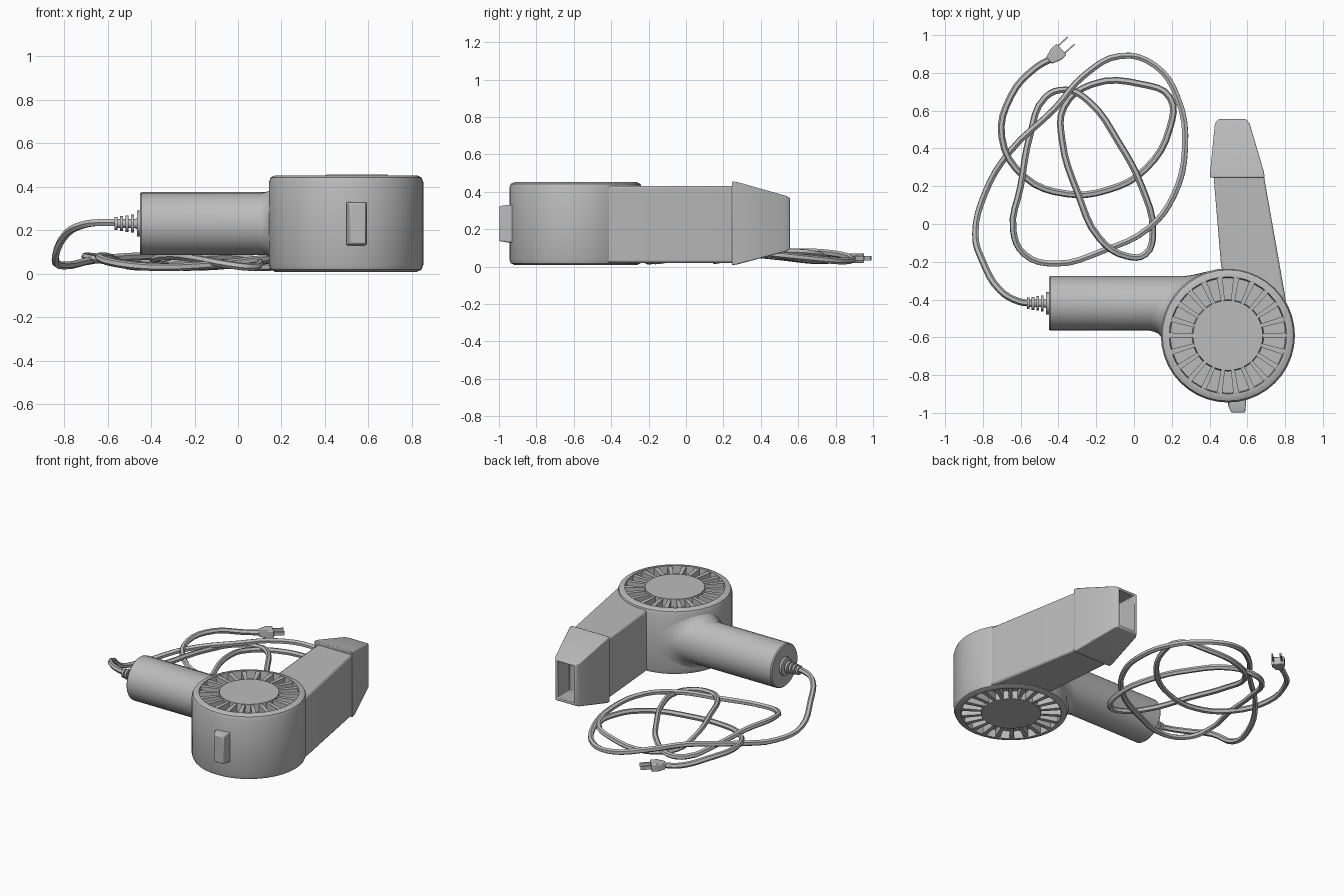
import bpy, bmesh
from math import sin, cos, pi, sqrt, radians
from mathutils import Vector, Matrix

cube = bpy.data.objects.get("Cube")
if cube:
    bpy.data.objects.remove(cube, do_unlink=True)

grey = bpy.data.materials.new("warm_grey_plastic")
grey.use_nodes = True
colour = (0.5, 0.5, 0.5, 1)
grey.diffuse_color = colour
grey.node_tree.nodes["Principled BSDF"].inputs["Base Color"].default_value = colour


def add_loft(bm, rings):
    """Skin a chain of equal rings and cap both ends."""
    loops = [[bm.verts.new(p) for p in ring] for ring in rings]
    count = len(loops[0])
    for low, high in zip(loops, loops[1:]):
        for i in range(count):
            j = (i + 1) % count
            bm.faces.new((low[i], low[j], high[j], high[i]))
    bm.faces.new(loops[0][::-1])
    bm.faces.new(loops[-1])


def finish(obj, bevel=0, segments=2):
    if bevel:
        mod = obj.modifiers.new("soft_edges", "BEVEL")
        mod.width, mod.segments, mod.limit_method = bevel, segments, "ANGLE"
    obj.data.materials.clear()
    obj.data.materials.append(grey)
    bpy.ops.object.select_all(action="DESELECT")
    obj.select_set(True)
    bpy.context.view_layer.objects.active = obj
    bpy.ops.object.shade_smooth_by_angle(angle=radians(35))


def build(name, lofts, bevel=0, matrix=None):
    """Make one object from one or more lofted solids."""
    bm = bmesh.new()
    for rings in lofts:
        add_loft(bm, rings)
    bmesh.ops.recalc_face_normals(bm, faces=bm.faces)
    if matrix:
        bm.transform(matrix)
    mesh = bpy.data.meshes.new(name)
    bm.to_mesh(mesh)
    bm.free()
    obj = bpy.data.objects.new(name, mesh)
    bpy.context.collection.objects.link(obj)
    finish(obj, bevel)
    return obj


def circle(radius, height, count):
    return [Vector((radius * cos(2 * pi * i / count), radius * sin(2 * pi * i / count), height))
            for i in range(count)]


def rect(x0, x1, z0, z1, y):
    return [Vector((x0, y, z0)), Vector((x1, y, z0)), Vector((x1, y, z1)), Vector((x0, y, z1))]


def turned(name, profile, matrix, count):
    return build(name, [[circle(r, h, count) for r, h in profile]], matrix=matrix)


# Fan housing with a ring-shaped channel on both faces
hub = Vector((0.497, -0.59, 0.23))
drum_radius = 0.355
half = [(0.185, 0.222), (0.19, 0.17), (0.305, 0.17), (0.31, 0.222),
        (0.325, 0.222), (0.347, 0.212), (drum_radius, 0.19)]
outline = [(r, -h) for r, h in half] + half[::-1]
turned("fan_housing", outline, Matrix.Translation(hub), 40)

# Radial ribs that divide the channels into vents
ribs = []
rib_count = 22
for side in (-1, 1):
    for k in range(rib_count):
        turn = Matrix.Rotation(2 * pi * k / rib_count, 3, "Z")
        ribs.append([[turn @ Vector((r, s * w, side * h))
                      for r, w in ((0.18, 0.01), (0.31, 0.015)) for s in
                      ((-1, 1) if r < 0.2 else (1, -1))]
                     for h in (0.165, 0.217)])
build("vent_ribs", ribs, matrix=Matrix.Translation(hub))

# Air barrel, starting on the curve of the housing
arc = [(hub.x + 0.34 * cos(radians(a)), hub.y + 0.34 * sin(radians(a)))
       for a in range(95, 15, -10)]
plan = [(0.42, 0.27), (0.46, -0.21)] + arc + [(0.80, -0.38), (0.685, 0.27)]
build("air_barrel", [[[Vector((x, y, z)) for x, y in plan] for z in (0.02, 0.432)]], bevel=0.012)

# Tapered nozzle with a hollow mouth
build("nozzle", [[
    rect(0.425, 0.68, 0.03, 0.43, 0.25),
    rect(0.403, 0.692, 0.008, 0.456, 0.245),
    rect(0.403, 0.688, 0.012, 0.452, 0.275),
    rect(0.428, 0.613, 0.08, 0.38, 0.53),
    rect(0.445, 0.595, 0.09, 0.37, 0.555),
    rect(0.46, 0.58, 0.105, 0.355, 0.555),
    rect(0.45, 0.60, 0.09, 0.37, 0.40)]], bevel=0.006)

# Handle, flaring into the housing
grip_y, grip_z, grip_radius, sides = -0.42, 0.23, 0.145, 24


def grip_ring(scale, offset=None, x=0):
    ring = []
    for p in circle(grip_radius * scale, 0, sides):
        y = grip_y + p.x
        if offset is not None:
            x = hub.x - sqrt(max(drum_radius ** 2 - (y - hub.y) ** 2, 0)) + offset
        ring.append(Vector((x, y, grip_z + p.y)))
    return ring


build("handle", [[grip_ring(0.96, x=-0.45), grip_ring(1, x=-0.443), grip_ring(1, -0.06),
                  grip_ring(1.04, -0.035), grip_ring(1.11, -0.012), grip_ring(1.25, 0.003),
                  grip_ring(1.1, 0.05)]])

# Ribbed strain relief at the end of the handle
relief = [(0.06, -0.01), (0.06, 0.015), (0.025, 0.015)]
for k in range(4):
    start, radius = 0.028 + 0.025 * k, 0.042 - 0.004 * k
    relief += [(0.02, start), (radius, start), (radius, start + 0.014), (0.02, start + 0.014)]
toward_cord = Matrix.Translation((-0.45, grip_y, grip_z)) @ Matrix.Rotation(-pi / 2, 4, "Y")
turned("strain_relief", relief, toward_cord, 12)

# Slide switch on the front of the housing
build("switch", [[rect(0.498, 0.592, 0.13, 0.33, -0.92), rect(0.498, 0.592, 0.13, 0.33, -0.96),
                  rect(0.515, 0.588, 0.137, 0.323, -0.998)]], bevel=0.006)

# Coiled cord: plan path in hundredths, with a drop from the handle to the floor
path = [(-52, -42), (-61, -41), (-71, -35), (-80, -20), (-84, -5), (-79, 16), (-66, 38),
        (-42, 61), (-26, 79), (-7, 89), (11, 84), (23, 67), (27, 40), (21, 15), (8, -2),
        (-16, -14), (-42, -21), (-58, -16), (-64, -3), (-60, 20), (-55, 47), (-47, 67),
        (-36, 71), (-24, 65), (-8, 43), (4, 20), (10, -4), (6, -16), (-4, -17), (-18, -8),
        (-30, 17), (-38, 44), (-37, 62), (-22, 74), (4, 74), (19, 67), (19, 51), (6, 29),
        (-14, 18), (-36, 16), (-58, 25), (-70, 46), (-65, 68), (-53, 82), (-43, 88)]
drop = [0.23, 0.235, 0.225, 0.17, 0.065]
curve = bpy.data.curves.new("cord", "CURVE")
curve.dimensions = "3D"
curve.bevel_depth, curve.bevel_resolution, curve.resolution_u = 0.018, 1, 4
curve.use_fill_caps = True
spline = curve.splines.new("BEZIER")
spline.bezier_points.add(len(path) - 1)
for i, (point, (x, y)) in enumerate(zip(spline.bezier_points, path)):
    z = drop[i] if i < len(drop) else 0.055 + 0.025 * sin(i * 1.1)
    if i > len(path) - 3:
        z = 0.045
    point.co = (x / 100, y / 100, z)
    point.handle_left_type = point.handle_right_type = "AUTO"
cord = bpy.data.objects.new("cord", curve)
bpy.context.collection.objects.link(cord)
bpy.ops.object.select_all(action="DESELECT")
cord.select_set(True)
bpy.context.view_layer.objects.active = cord
bpy.ops.object.convert(target="MESH")
finish(bpy.context.view_layer.objects.active)

# Two-pin plug at the free end
aim = Matrix.Translation((-0.45, 0.865, 0.045)) @ Matrix.Rotation(radians(-48), 4, "Z")
build("plug", [[rect(-0.022, 0.022, -0.02, 0.02, 0), rect(-0.04, 0.04, -0.026, 0.026, 0.05),
                rect(-0.04, 0.04, -0.026, 0.026, 0.09)]], bevel=0.006, matrix=aim)
build("plug_pins", [[rect(s * 0.026 - 0.004, s * 0.026 + 0.004, -0.012, 0.012, y)
                     for y in (0.08, 0.158)] for s in (-1, 1)], matrix=aim)
